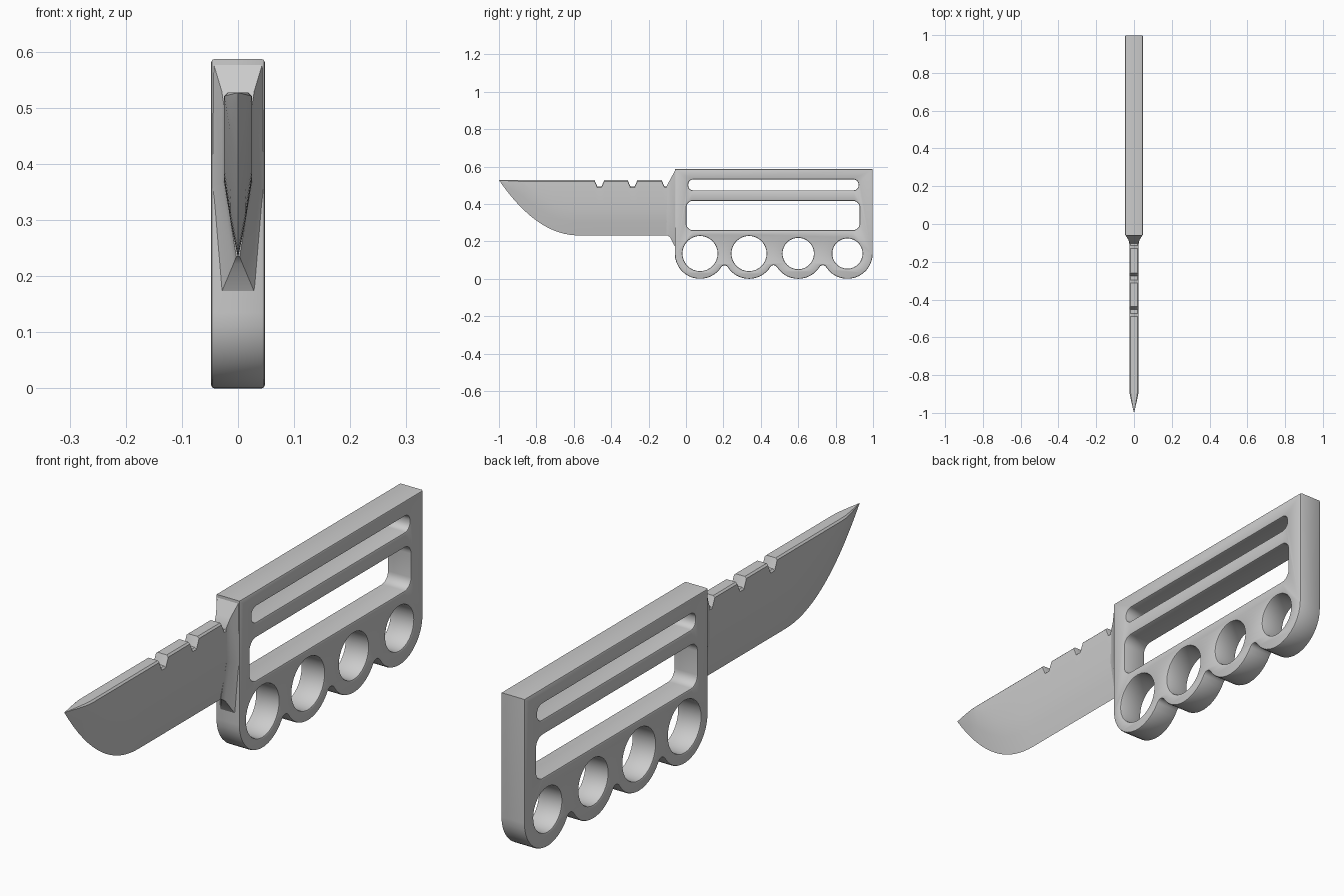
import bpy, bmesh, math

cube = bpy.data.objects.get("Cube")
if cube:
    bpy.data.objects.remove(cube, do_unlink=True)

LOBES = [(0.075, 0.094), (0.337, 0.094), (0.6, 0.084), (0.863, 0.081)]  # y, hole radius
LOBE_Z = LOBE_R = 0.135
TOP, HALF, BEVEL = 0.587, 0.048, 0.006
SPINE, HEEL, WIDTH, GRIND = 0.527, 0.232, 0.025, 0.14


def arc(cy, cz, r, start, end, n):
    angles = [math.radians(start + (end - start) * i / n) for i in range(n + 1)]
    return [(cy + r * math.cos(a), cz + r * math.sin(a)) for a in angles]


def rounded_slot(y0, y1, z0, z1, r):
    pts = []
    for i, (y, z) in enumerate([(y1 - r, z1 - r), (y0 + r, z1 - r),
                                (y0 + r, z0 + r), (y1 - r, z0 + r)]):
        pts += arc(y, z, r, 90 * i, 90 * i + 90, 6)
    return pts


def smooth(obj, angle):
    bpy.ops.object.select_all(action='DESELECT')
    obj.select_set(True)
    bpy.context.view_layer.objects.active = obj
    bpy.ops.object.shade_smooth_by_angle(angle=math.radians(angle))


def add_mesh(name, bm, angle):
    bmesh.ops.remove_doubles(bm, verts=bm.verts, dist=0.0002)
    bmesh.ops.recalc_face_normals(bm, faces=bm.faces)
    mesh = bpy.data.meshes.new(name)
    bm.to_mesh(mesh)
    bm.free()
    obj = bpy.data.objects.new(name, mesh)
    bpy.context.collection.objects.link(obj)
    smooth(obj, angle)
    return obj


def loft(name, sections, angle):
    """Skin (y, half profile) sections; each half profile runs top to bottom as (x, z)."""
    bm = bmesh.new()
    rings = []
    for y, half in sections:
        ring = half + [(-x, z) for x, z in reversed(half)]
        rings.append([bm.verts.new((x, y, z)) for x, z in ring])
    n = len(rings[0])
    for a, b in zip(rings, rings[1:]):
        for i in range(n):
            j = (i + 1) % n
            bm.faces.new((a[i], a[j], b[j], b[i]))
    bm.faces.new(rings[0])
    bm.faces.new(rings[-1])
    return add_mesh(name, bm, angle)


# Handle outline: scalloped underside made of lobes joined by small fillets
fillet = 0.02
outline = [(-0.06, TOP)]
for i, (y, _) in enumerate(LOBES):
    start, end = 180, 360
    if i:
        half = (y - LOBES[i - 1][0]) / 2
        drop = math.sqrt((LOBE_R + fillet) ** 2 - half ** 2)
        lean = math.degrees(math.atan2(drop, half))
        outline += arc(y - half, LOBE_Z - drop, fillet, 180 - lean, lean, 6)[1:-1]
        start = 180 + lean
    if i < len(LOBES) - 1:
        half = (LOBES[i + 1][0] - y) / 2
        drop = math.sqrt((LOBE_R + fillet) ** 2 - half ** 2)
        end = 360 - math.degrees(math.atan2(drop, half))
    outline += arc(y, LOBE_Z, LOBE_R, start, end, 14)
outline.append((LOBES[-1][0] + LOBE_R, TOP))

# Finger holes, grip opening and upper slot
loops = [outline]
loops += [arc(y, LOBE_Z, r, 0, 360, 32)[:-1] for y, r in LOBES]
loops.append(rounded_slot(0.002, 0.928, 0.26, 0.417, 0.035))
loops.append(rounded_slot(0.012, 0.922, 0.473, 0.531, 0.026))

curve = bpy.data.curves.new("handle_profile", 'CURVE')
curve.dimensions = '2D'
curve.fill_mode = 'BOTH'
curve.extrude = HALF - BEVEL
curve.bevel_depth = BEVEL
curve.bevel_resolution = 1
curve.offset = -BEVEL
for loop in loops:
    spline = curve.splines.new('POLY')
    spline.points.add(len(loop) - 1)
    spline.use_cyclic_u = True
    for point, (y, z) in zip(spline.points, loop):
        point.co = (y, z, 0, 1)
profile = bpy.data.objects.new("handle_profile", curve)
bpy.context.collection.objects.link(profile)
profile.rotation_euler = (math.pi / 2, 0, math.pi / 2)
bpy.context.view_layer.update()
solid = bpy.data.meshes.new_from_object(
    profile.evaluated_get(bpy.context.evaluated_depsgraph_get()))
bm = bmesh.new()
bm.from_mesh(solid)
bm.transform(profile.matrix_world)
bpy.data.objects.remove(profile, do_unlink=True)
bpy.data.meshes.remove(solid)
add_mesh("handle", bm, 30)

# Blade: wedge section that follows the curved belly, with notches in the spine
spine = {-1 + 0.43 * (i / 16): SPINE for i in range(17)}
for notch in (-0.463, -0.286, -0.104):
    for side in (-1, 1):
        spine[notch + side * 0.026] = SPINE
        spine[notch + side * 0.011] = SPINE - 0.034
spine[-0.04] = SPINE


def blade_section(y, top):
    belly = max(0, (-0.57 - y) / 0.43)
    edge = HEEL + (SPINE - HEEL) * belly ** 2.1
    w = WIDTH * min(1, (SPINE - edge) / GRIND)
    shoulder = min(edge + GRIND, top - 0.01 * w / WIDTH)
    mid = (edge + shoulder) / 2
    return y, [(w * 0.75, top), (w, top - 0.006 * w / WIDTH),
               (w, shoulder), (w * 0.56, mid), (0, edge)]


loft("blade", [blade_section(y, spine[y]) for y in sorted(spine)], 35)

# Tapered collar between the blade and the handle
loft("collar", [
    (-0.103, [(0.024, 0.497), (0.025, 0.37), (0.003, 0.235)]),
    (-0.085, [(0.029, 0.53), (0.029, 0.37), (0.008, 0.222)]),
    (-0.058, [(0.044, 0.58), (0.046, 0.36), (0.03, 0.17)]),
    (-0.045, [(0.044, 0.58), (0.046, 0.36), (0.03, 0.17)]),
], 30)
